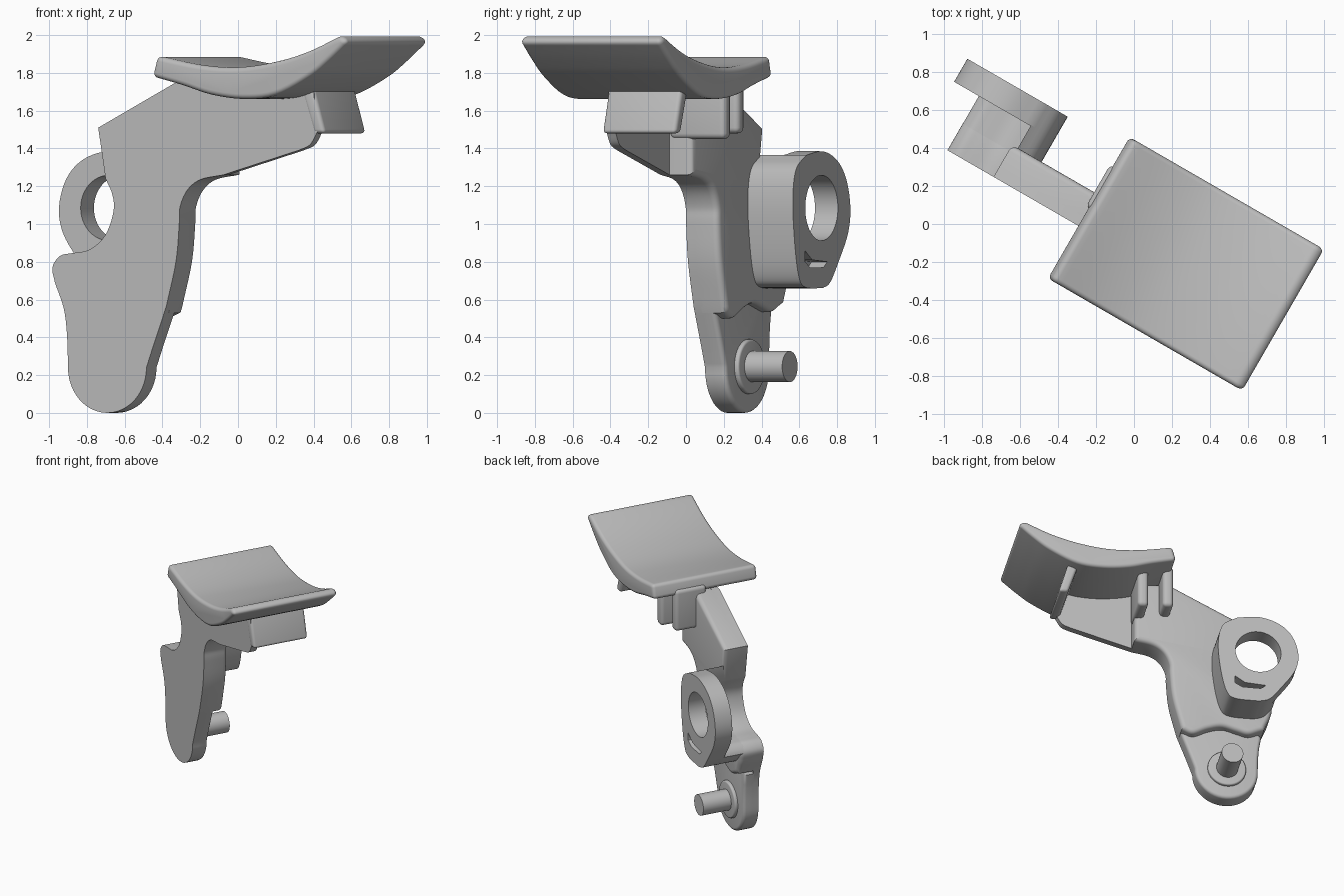
import bpy, bmesh, math
from mathutils import Matrix, Vector

cube = bpy.data.objects.get("Cube")
if cube:
    bpy.data.objects.remove(cube)

grey = bpy.data.materials.new("plain grey")
grey.use_nodes = True
grey.diffuse_color = (0.5, 0.5, 0.5, 1)
grey.node_tree.nodes["Principled BSDF"].inputs["Base Color"].default_value = (0.5, 0.5, 0.5, 1)

# The whole lever is turned about the vertical axis
TURN = Matrix.Rotation(math.radians(-30), 4, 'Z')


def curve(pts, steps=5):
    """Smooth run through the points (Catmull-Rom), sharp at both ends."""
    p = [Vector(q) for q in pts]
    p = [2 * p[0] - p[1]] + p + [2 * p[-1] - p[-2]]
    out = []
    for a, b, c, d in zip(p, p[1:], p[2:], p[3:]):
        for i in range(steps):
            t = i / steps
            out.append(0.5 * (2 * b + (c - a) * t + (2 * a - 5 * b + 4 * c - d) * t * t
                              + (3 * b - a - 3 * c + d) * t ** 3))
    return [tuple(q) for q in out] + [tuple(pts[-1])]


def arc(cx, cz, r, start, end, n=24):
    angles = [math.radians(start + (end - start) * i / n) for i in range(n + 1)]
    return [(cx + r * math.cos(a), cz + r * math.sin(a)) for a in angles]


def finish(obj):
    bpy.ops.object.select_all(action='DESELECT')
    obj.select_set(True)
    bpy.context.view_layer.objects.active = obj
    bpy.ops.object.shade_smooth_by_angle(angle=math.radians(35))


def slab(name, outline, front, back, back_round=0, all_round=0):
    """Extrude a side outline from front to back, optionally rounding edges."""
    bm = bmesh.new()
    clean = [p for i, p in enumerate(outline)
             if (Vector(p) - Vector(outline[i - 1])).length > 1e-4]
    face = bm.faces.new([bm.verts.new((u, front, z)) for u, z in clean])
    ext = bmesh.ops.extrude_face_region(bm, geom=[face])
    moved = [g for g in ext["geom"] if isinstance(g, bmesh.types.BMVert)]
    bmesh.ops.translate(bm, verts=moved, vec=(0, back - front, 0))
    bmesh.ops.recalc_face_normals(bm, faces=bm.faces)
    if back_round:
        edges = [e for e in bm.edges if all(abs(v.co.y - back) < 1e-5 for v in e.verts)]
        bmesh.ops.bevel(bm, geom=edges, offset=back_round, segments=4, profile=0.5,
                        affect='EDGES', clamp_overlap=True)
    if all_round:
        edges = [e for e in bm.edges if e.calc_face_angle(0) > 0.6]
        bmesh.ops.bevel(bm, geom=edges, offset=all_round, segments=5, profile=0.5,
                        affect='EDGES', clamp_overlap=True)
    mesh = bpy.data.meshes.new(name)
    bm.to_mesh(mesh)
    bm.free()
    mesh.transform(TURN)
    mesh.materials.append(grey)
    obj = bpy.data.objects.new(name, mesh)
    bpy.context.collection.objects.link(obj)
    finish(obj)
    return obj


def cut(target, cutter):
    mod = target.modifiers.new("cut", 'BOOLEAN')
    mod.operation, mod.object, mod.solver = 'DIFFERENCE', cutter, 'EXACT'
    bpy.context.view_layer.objects.active = target
    bpy.ops.object.modifier_apply(modifier=mod.name)
    bpy.data.objects.remove(cutter)
    finish(target)


def box(u0, u1, z0, z1):
    return [(u0, z0), (u1, z0), (u1, z1), (u0, z1)]


# Shared outline runs of the lever
notch = curve([(-.72, 1.24), (-.68, 1.16), (-.67, 1.08), (-.70, .98), (-.75, .91), (-.83, .86),
               (-.93, .845), (-1.0, .83), (-1.045, .77), (-1.03, .69)])
outer_side = curve([(-1.03, .69), (-.975, .55), (-.955, .4), (-.95, .24)])
toe = arc(-.71, .24, .24, 180, 360)
inner_low = curve([(-.47, .24), (-.43, .35), (-.35, .56)])
inner_high = curve([(-.35, .56), (-.29, .8), (-.27, 1.0), (-.265, 1.09), (-.22, 1.18),
                    (-.14, 1.235), (0, 1.26)])
beam_end = curve([(.46, 1.39), (.53, 1.42), (.575, 1.49)])

# Lever: full front skin, thin toe and thicker upper body
slab("lever_front", notch + outer_side + toe + inner_low + inner_high + beam_end
     + [(.55, 1.72), (.3, 1.72), (0, 1.76), (-.26, 1.765), (-.765, 1.51)], -.155, -.10)
slab("lever_toe", [(-.975, .55)] + outer_side[8:] + toe + inner_low + [(-.4, .65), (-.9, .65)],
     -.11, -.03, back_round=.025)
step_edge = curve([(-.96, .57), (-.87, .535), (-.78, .555), (-.67, .58), (-.56, .55),
                   (-.45, .5), (-.36, .53)])
slab("lever_body", notch + outer_side[:5] + step_edge + inner_high
     + [(0, 1.74), (-.26, 1.765), (-.765, 1.51)], -.11, .04, back_round=.035)

# Pivot boss and its wider ring
ring_right = curve([(-.9, .66), (-.72, .665), (-.65, .72), (-.605, .9), (-.585, 1.13),
                    (-.62, 1.29), (-.73, 1.365)])
ring_left = curve([(-.73, 1.365), (-.9, 1.385), (-1.05, 1.34), (-1.15, 1.24), (-1.195, 1.09),
                   (-1.17, .95), (-1.07, .8), (-.98, .69), (-.9, .66)])
slab("pivot_boss", notch[:-5] + [(-1.045, .77)] + curve([(-1.045, .77), (-.98, .69), (-.9, .66)])
     + ring_right, 0, .18)
ring = slab("pivot_ring", ring_right + ring_left, .175, .315)
cut(ring, slab("hole_cutter", arc(-.89, 1.085, .173, 0, 352.5, 47), .1, .4))
cut(ring, slab("slot_cutter", [(-.714, .86), (-.79, .81), (-.95, .8), (-.91, .77),
                               (-.77, .77), (-.714, .8)], .22, .4))

# Toe pin with collar
slab("pin_collar", arc(-.71, .245, .145, 0, 352.5, 47), -.05, -.005, back_round=.012)
slab("pin", arc(-.71, .245, .082, 0, 352.5, 47), -.05, .225)

# Fins and end tab under the pad
slab("end_tab", [(.47, 1.72), (.55, 1.72), (.62, 1.48), (.55, 1.48)], -.158, .29, all_round=.022)
slab("middle_fin", box(-.07, .01, 1.45, 1.76), -.1, .24, all_round=.03)
slab("side_fin", box(-.265, -.185, 1.48, 1.82), -.05, .21, all_round=.03)

# Curved thumb pad
pad_top = curve([(.90, 2.0), (.70, 1.915), (.50, 1.86), (.27, 1.83), (.04, 1.842), (-.225, 1.89)])
pad_bottom = curve([(-.255, 1.78), (-.075, 1.735), (.1, 1.685), (.3, 1.662), (.5, 1.682),
                    (.7, 1.775), (.82, 1.86), (.945, 1.965)])
slab("thumb_pad", pad_top + pad_bottom, -.475, .385, all_round=.045)
